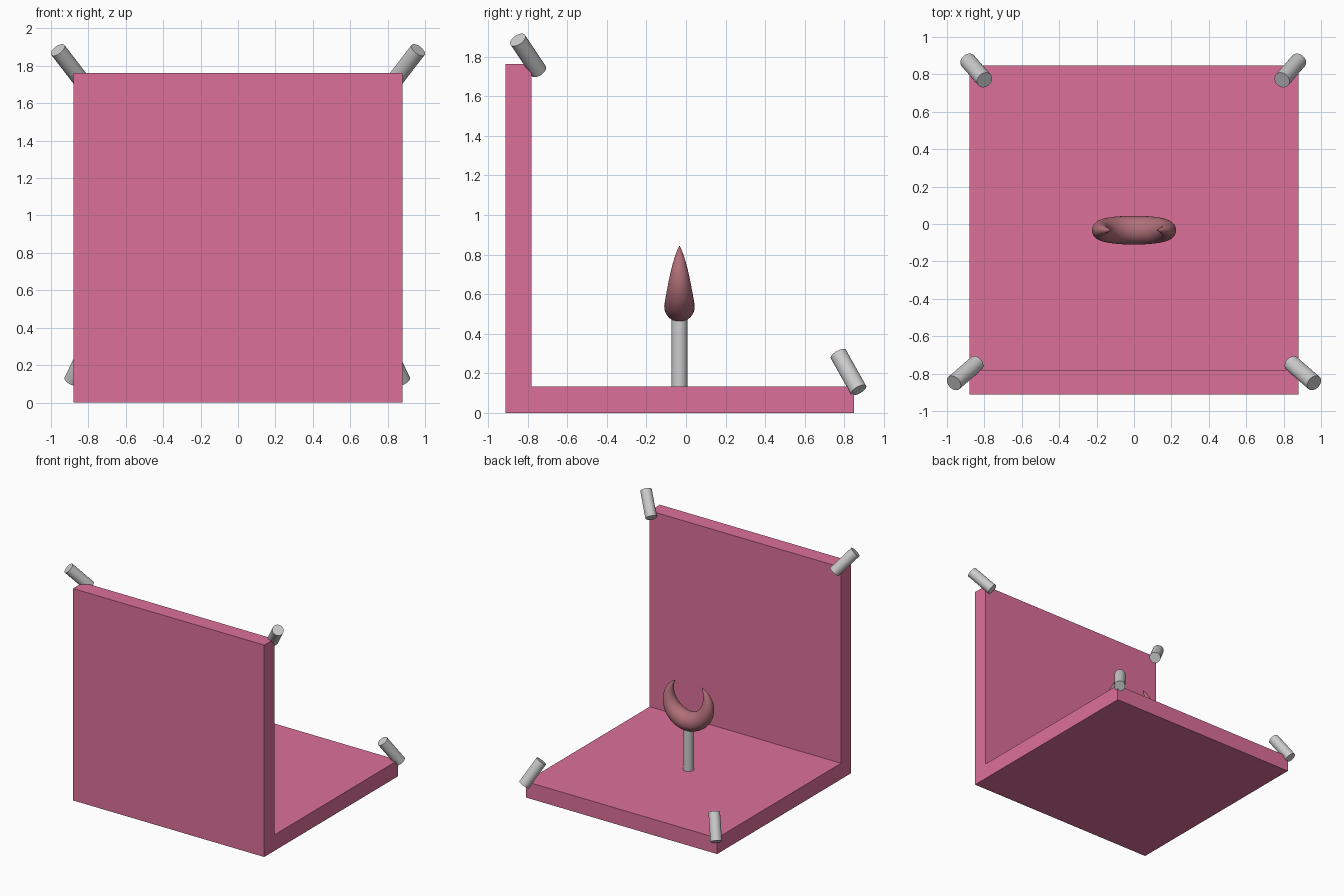
import bpy, bmesh, math
from mathutils import Vector

if "Cube" in bpy.data.objects:
    bpy.data.objects.remove(bpy.data.objects["Cube"])


def material(name, color):
    m = bpy.data.materials.new(name)
    m.diffuse_color = (*color, 1)
    m.use_nodes = True
    m.node_tree.nodes["Principled BSDF"].inputs["Base Color"].default_value = m.diffuse_color
    return m


pink = material("pink", (0.72, 0.16, 0.32))
rose = material("dusty_rose", (0.44, 0.16, 0.19))


def box(name, lo, hi, mat):
    lo, hi = Vector(lo), Vector(hi)
    bpy.ops.mesh.primitive_cube_add(size=1, location=(lo + hi) / 2)
    ob = bpy.context.object
    ob.name = name
    ob.scale = hi - lo
    bpy.ops.object.transform_apply(location=False, rotation=False, scale=True)
    ob.data.materials.append(mat)


def rod(name, start, end, radius):
    a, b = Vector(start), Vector(end)
    bpy.ops.mesh.primitive_cylinder_add(vertices=32, radius=radius,
                                        depth=(b - a).length, location=(a + b) / 2)
    ob = bpy.context.object
    ob.name = name
    ob.rotation_euler = (b - a).to_track_quat('Z', 'Y').to_euler()
    bpy.ops.object.shade_smooth_by_angle(angle=math.radians(40))


# Floor slab and upright wall
box("floor_slab", (-0.88, -0.912, 0), (0.88, 0.848, 0.133), pink)
box("front_wall", (-0.88, -0.912, 0), (0.88, -0.78, 1.762), pink)

# Slanted pegs on the corners, mirrored left and right
for side, s, dx in (("left", -1, -0.004), ("right", 1, -0.004)):
    rod(f"wall_peg_{side}", (s * 0.842, -0.745, 1.728), (s * 0.963, -0.85, 1.885), 0.044)
    rod(f"floor_peg_{side}", (s * 0.884 + dx, 0.872, 0.115),
        (s * 0.795 + dx, 0.77, 0.297), 0.044)

# Stalk under the crescent
rod("stalk", (0, -0.033, 0.1), (0, -0.033, 0.5), 0.04)


# Crescent: circular sections swept round an arc, tapering to points
def crescent(name, centre, arc_radius, thickness, sweep, steps=64, sides=32):
    c = Vector(centre)
    bm = bmesh.new()
    rings = []
    for i in range(steps + 1):
        u = 2 * i / steps - 1
        a = u * sweep
        out = Vector((math.sin(a), 0, -math.cos(a)))
        p = c + out * arc_radius
        if i in (0, steps):
            rings.append([bm.verts.new(p)])
            continue
        r = thickness * (1 - u * u)
        ring = []
        for k in range(sides):
            t = 2 * math.pi * k / sides
            ring.append(bm.verts.new(p + r * (out * math.cos(t) + Vector((0, math.sin(t), 0)))))
        rings.append(ring)
    for a, b in zip(rings, rings[1:]):
        for k in range(sides):
            n = (k + 1) % sides
            quad = [a[k % len(a)], a[n % len(a)], b[n % len(b)], b[k % len(b)]]
            bm.faces.new(list(dict.fromkeys(quad)))
    bmesh.ops.recalc_face_normals(bm, faces=bm.faces)
    for f in bm.faces:
        f.smooth = True
    me = bpy.data.meshes.new(name)
    bm.to_mesh(me)
    bm.free()
    me.materials.append(rose)
    bpy.context.collection.objects.link(bpy.data.objects.new(name, me))


crescent("crescent", (0, -0.033, 0.7145), 0.1775, 0.077, math.radians(137.5))
